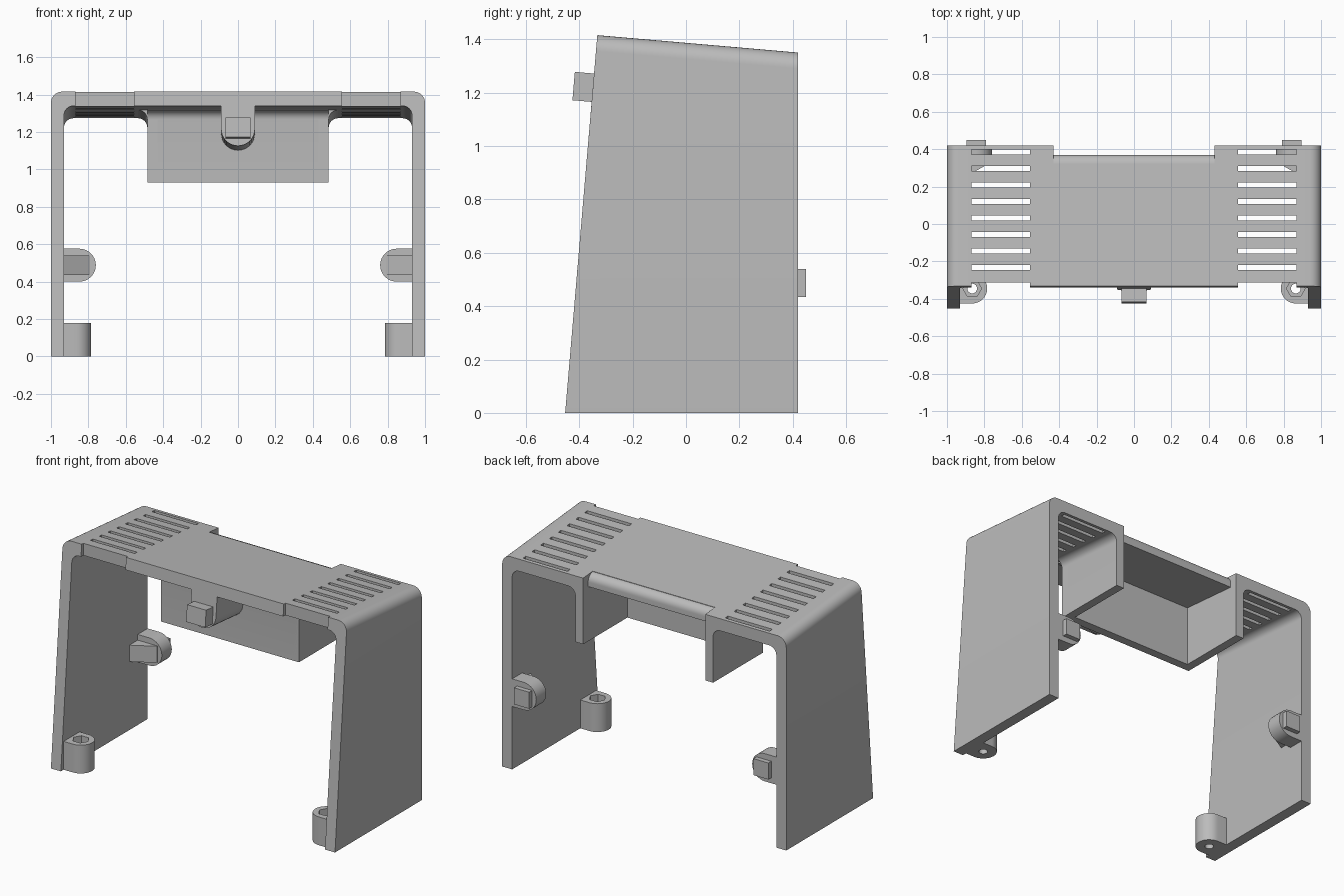
import bpy, bmesh, math

if "Cube" in bpy.data.objects:
    bpy.data.objects.remove(bpy.data.objects["Cube"])

SLOPE = 0.0867   # fall of the top towards the back
LEAN = 0.0848    # backward lean of the front edge
BACK = 0.42

mat = bpy.data.materials.new("plain grey")
mat.diffuse_color = (0.5, 0.5, 0.5, 1)
mat.use_nodes = True
mat.node_tree.nodes["Principled BSDF"].inputs["Base Color"].default_value = mat.diffuse_color


def loft(name, ring_a, ring_b):
    """Solid between two matching outlines."""
    bm = bmesh.new()
    a = [bm.verts.new(p) for p in ring_a]
    b = [bm.verts.new(p) for p in ring_b]
    n = len(a)
    bm.faces.new(a)
    bm.faces.new(b[::-1])
    for i in range(n):
        bm.faces.new((a[i], b[i], b[(i + 1) % n], a[(i + 1) % n]))
    bmesh.ops.recalc_face_normals(bm, faces=bm.faces)
    me = bpy.data.meshes.new(name)
    bm.to_mesh(me)
    bm.free()
    me.materials.append(mat)
    ob = bpy.data.objects.new(name, me)
    bpy.context.collection.objects.link(ob)
    return ob


def lean_front(h):
    return -0.453 if h == 0 else -0.45 + LEAN * h


def sloped(name, pts, front, back=BACK):
    """Extrude an (x, h) outline along y, following the sloping top."""
    def z(h, y):
        return 0 if h == 0 else h - SLOPE * y
    return loft(name, [(x, front(h), z(h, front(h))) for x, h in pts],
                [(x, back, z(h, back)) for x, h in pts])


def along_x(name, pts, x0, x1):
    return loft(name, [(x0, y, z) for y, z in pts], [(x1, y, z) for y, z in pts])


def along_y(name, pts, y0, y1):
    return loft(name, [(x, y0, z) for x, z in pts], [(x, y1, z) for x, z in pts])


def along_z(name, pts, z0, z1):
    return loft(name, [(x, y, z0) for x, y in pts], [(x, y, z1) for x, y in pts])


def arc(cx, cy, r, a0, a1, n=8):
    return [(cx + r * math.cos(math.radians(a0 + (a1 - a0) * i / n)),
             cy + r * math.sin(math.radians(a0 + (a1 - a0) * i / n))) for i in range(n + 1)]


def rect(x0, x1, y0, y1):
    return [(x0, y0), (x1, y0), (x1, y1), (x0, y1)]


def flip(pts, s):
    return [(s * x, y) for x, y in pts]


def cut(ob, cutters):
    for c in cutters:
        c.hide_render = True
        m = ob.modifiers.new("cut", 'BOOLEAN')
        m.operation, m.solver, m.object = 'DIFFERENCE', 'EXACT', c
        bpy.context.view_layer.objects.active = ob
        bpy.ops.object.modifier_apply(modifier=m.name)
        bpy.data.objects.remove(c)


# Arch-shaped shell: two legs and the top plate
TOP, UNDER = 1.387, 1.31
right_half = [(0.93, 0), (1, 0)] + arc(0.94, TOP - 0.06, 0.06, 0, 90)
left_half = flip(right_half, -1)[::-1]
inner = arc(-0.88, UNDER - 0.05, 0.05, 180, 90) + arc(0.88, UNDER - 0.05, 0.05, 90, 0)
shell = sloped("shell", right_half + left_half + inner, lean_front)

# Vent slots, front notches and the rounded recess at the back
cutters = []
for s in (-1, 1):
    for i in range(8):
        y = 0.385 - i * 0.0883
        cutters.append(along_z("slot_cutter", flip(rect(0.555, 0.868, y - 0.013, y + 0.013), s), 1.2, 1.6))
    cutters.append(along_z("notch_cutter", flip(rect(0.555, 0.868, -0.5, -0.313), s), 1.2, 1.6))
zt = TOP - SLOPE * 0.35
recess = [(0.6, 1.1), (0.37, 1.1)] + arc(0.32, zt - 0.05, 0.05, 0, 85) + [(0.325, 1.6), (0.6, 1.6)]
cutters.append(along_x("recess_cutter", recess, -0.43, 0.43))
cut(shell, cutters)

# Three-sided skirt under the top, open at the back and below
SKIRT = -0.08
for s, side in ((-1, "left"), (1, "right")):
    for_wall = [(0.43, 0.93), (0.485, 0.93)] + arc(0.535, UNDER - 0.05, 0.05, 180, 90) \
        + [(0.535, UNDER + 0.01), (0.43, UNDER + 0.01)]
    w = sloped("skirt_wall_" + side, flip(for_wall, s), lambda h: SKIRT)
    for v in w.data.vertices:          # level lower edge
        if v.co.z < 1.0:
            v.co.z = 0.93
zu = UNDER - SLOPE * SKIRT
front_wall = [(SKIRT + 0.055, 0.93), (SKIRT, 0.93)] + arc(SKIRT - 0.05, zu - 0.05, 0.05, 0, 90) \
    + [(SKIRT - 0.05, zu + 0.01), (SKIRT + 0.055, zu + 0.01)]
along_x("skirt_front", front_wall, -0.485, 0.485)

# Front lug with its square tab
sloped("front_lug", [(-0.09, UNDER + 0.02)] + arc(0, 1.185, 0.09, 180, 360, 16) + [(0.09, UNDER + 0.02)],
       lean_front, SKIRT + 0.01)
sloped("front_tab", rect(-0.067, 0.067, 1.135, 1.242), lambda h: lean_front(h) - 0.072, SKIRT + 0.01)

for s, side in ((-1, "left"), (1, "right")):
    # Rear lug on the leg, with square tab and wedge brace
    d = [(0.94, 0.40)] + arc(0.848, 0.488, 0.088, 270, 90, 16) + [(0.94, 0.576)]
    along_y("rear_lug_" + side, flip(d, s), 0.32, BACK)
    along_y("rear_tab_" + side, flip(rect(0.79, 0.895, 0.435, 0.54), s), 0.4, 0.45)
    along_z("rear_brace_" + side, flip([(0.94, 0.23), (0.79, 0.315), (0.79, 0.33), (0.94, 0.33)], s), 0.435, 0.54)

    # Screw boss at the foot, with hex pocket and through hole
    b = [(0.94, -0.425)] + arc(0.865, -0.345, 0.08, 270, 90, 16) + [(0.94, -0.265)]
    boss = along_z("screw_boss_" + side, flip(b, s), 0, 0.18)
    cut(boss, [along_z("pocket_cutter", flip(arc(0.865, -0.345, 0.05, 0, 300, 5), s), 0.1, 0.3),
               along_z("hole_cutter", flip(arc(0.865, -0.345, 0.026, 0, 345, 23), s), -0.1, 0.15)])

# Smooth rounded parts, keep edges sharp
bpy.ops.object.select_all(action='SELECT')
bpy.context.view_layer.objects.active = shell
bpy.ops.object.shade_smooth_by_angle(angle=math.radians(30))
